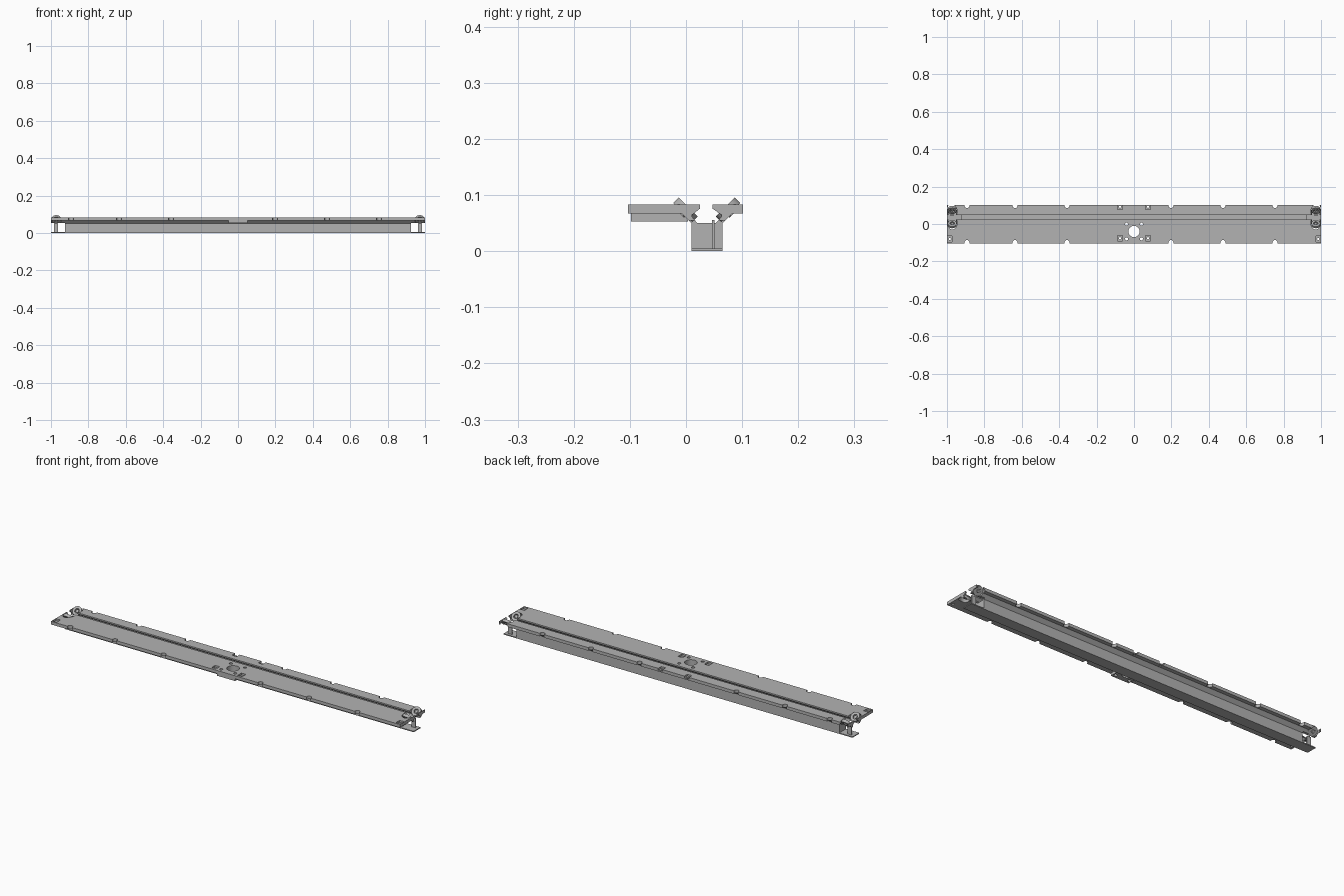
import bpy, bmesh, math
from mathutils import Matrix, Vector

cube = bpy.data.objects.get("Cube")
if cube:
    bpy.data.objects.remove(cube, do_unlink=True)

grey = bpy.data.materials.new("machined grey")
grey.use_nodes = True
grey.diffuse_color = (0.45, 0.45, 0.45, 1)
grey.node_tree.nodes["Principled BSDF"].inputs["Base Color"].default_value = (0.45, 0.45, 0.45, 1)


def make(name, bm):
    bmesh.ops.recalc_face_normals(bm, faces=bm.faces)
    mesh = bpy.data.meshes.new(name)
    bm.to_mesh(mesh)
    bm.free()
    mesh.materials.append(grey)
    obj = bpy.data.objects.new(name, mesh)
    bpy.context.collection.objects.link(obj)
    return obj


def box(name, x0, x1, y0, y1, z0, z1):
    bm = bmesh.new()
    m = Matrix.Translation(((x0 + x1) / 2, (y0 + y1) / 2, (z0 + z1) / 2))
    bmesh.ops.create_cube(bm, size=1, matrix=m @ Matrix.Diagonal((x1 - x0, y1 - y0, z1 - z0, 1)))
    return make(name, bm)


def cylinder(name, centre, axis, radius, low, high, sides=32):
    """Cylinder along axis, running from low to high measured from centre."""
    bm = bmesh.new()
    axis = Vector(axis).normalized()
    m = Matrix.Translation(Vector(centre) + axis * (low + high) / 2)
    m = m @ axis.to_track_quat("Z", "Y").to_matrix().to_4x4()
    bmesh.ops.create_cone(bm, cap_ends=True, segments=sides, radius1=radius,
                          radius2=radius, depth=high - low, matrix=m)
    return make(name, bm)


def extrude_x(name, profile, half):
    bm = bmesh.new()
    face = bm.faces.new([bm.verts.new((-half, y, z)) for y, z in profile])
    moved = bmesh.ops.extrude_face_region(bm, geom=[face], use_keep_orig=True)["geom"]
    verts = [v for v in moved if isinstance(v, bmesh.types.BMVert)]
    bmesh.ops.translate(bm, verts=verts, vec=(2 * half, 0, 0))
    return make(name, bm)


def cut(obj, cutters):
    for c in cutters:
        c.hide_render = True
        mod = obj.modifiers.new("cut", "BOOLEAN")
        mod.operation = "DIFFERENCE"
        mod.solver = "EXACT"
        mod.object = c
    bpy.context.view_layer.update()
    baked = bpy.data.meshes.new_from_object(obj.evaluated_get(bpy.context.evaluated_depsgraph_get()))
    obj.modifiers.clear()
    obj.data = baked
    for c in cutters:
        bpy.data.objects.remove(c, do_unlink=True)


def smooth(obj):
    bpy.ops.object.select_all(action="DESELECT")
    obj.select_set(True)
    bpy.context.view_layer.objects.active = obj
    bpy.ops.object.shade_smooth_by_angle(angle=math.radians(30))


UP = (0, 0, 1)
FRONT, BACK, TOP = -0.103, 0.102, 0.083

# Rail body: two flanges, flared gussets, box beam and V-slot
profile = [(FRONT, .067), (FRONT, TOP), (.025, TOP), (.025, .076), (.011, .065), (.011, .061),
           (.02, .05), (.053, .05), (.063, .061), (.063, .065), (.047, .076), (.047, TOP),
           (BACK, TOP), (BACK, .067), (.082, .067), (.065, .05), (.065, 0), (.01, 0),
           (.01, .05), (-.007, .067)]
rail = extrude_x("slotted_rail", profile, 1.0)
pad = box("motor_pad", -.052, .052, -.098, .004, .053, .0671)

# Edge notches along both flanges
cutters = []
for x in (-.893, -.636, -.358, .198, .476, .754):
    for y in (FRONT + .004, BACK - .004):
        cutters.append(cylinder("notch", (x, y, TOP), UP, .013, -.05, .02, 20))

# Pilot hole and four small bolt holes
for part in (pad, rail):
    holes = [cylinder("pilot", (0, -.04, TOP), UP, .03, -.05, .02, 40)]
    for x in (-.04, .04):
        for y in (-.08, -.001):
            holes.append(cylinder("bolt_hole", (x, y, TOP), UP, .008, -.05, .02, 16))
    if part is pad:
        cut(pad, holes)
    else:
        cutters += holes

# Shallow recesses with through holes, clearances for wheels and open ends
wheels = [("front", -.001, 1), ("rear", .075, -1)]
for s in (-1, 1):
    for x, y in ((.075, -.076), (.075, .092), (.985, -.08), (.985, .09)):
        cutters.append(box("recess", s * x - .013, s * x + .013, y - .015, y + .015, .073, .1))
        cutters.append(cylinder("screw_hole", (s * x, y, TOP), UP, .006, -.03, .02, 16))
    for _, y, d in wheels:
        cutters.append(cylinder("clearance", (s * .972, y, .074), (0, d, 1), .0265, -.03, .04))
    lo, hi = sorted((s * .925, s * 1.1))
    cutters.append(box("end_opening", lo, hi, -.05, .12, .005, .055))
cut(rail, cutters)
smooth(rail)
smooth(pad)

for side, s in (("left", 1), ("right", -1)):
    # Tilted wheels, each with a hub bolt
    for end, y, d in wheels:
        c, axis = (s * .972, y, .074), (0, d, 1)
        wheel = cylinder(f"{end}_{side}_wheel", c, axis, .024, -.007, .007)
        cut(wheel, [cylinder("bore", c, axis, .012, -.02, .02, 24)])
        hub = cylinder(f"{end}_{side}_hub_bolt", c, axis, .0085, -.012, .004, 6)
        cap = cylinder(f"{end}_{side}_wheel_backing", c, axis, .0125, -.006, -.003, 24)
        for o in (wheel, hub, cap):
            smooth(o)
    # End bracket standing on the bottom lip
    lo, hi = sorted((s * .962, s * .984))
    box(f"{side}_end_bracket", lo, hi, .046, .051, .004, .056)
